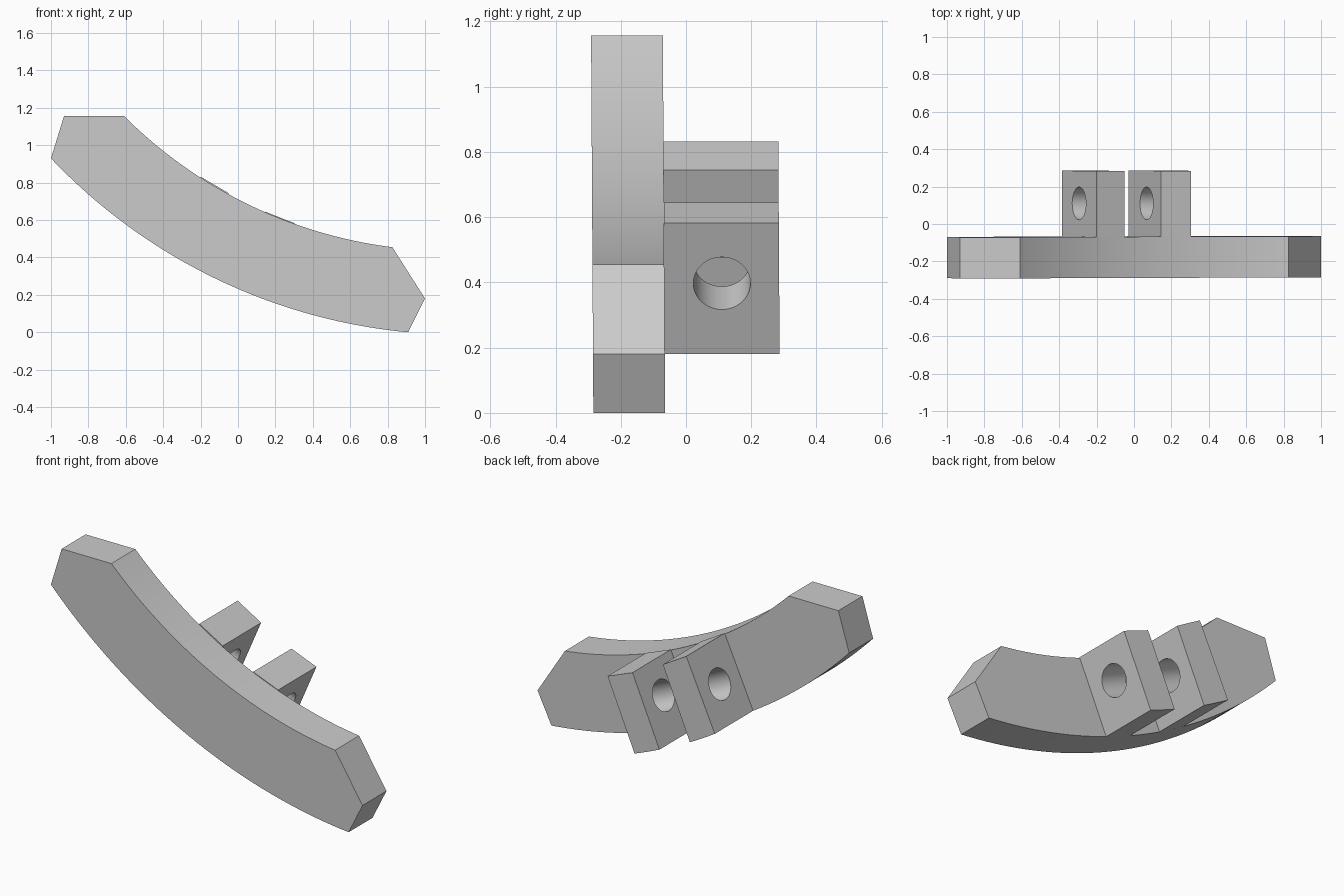
import bpy, bmesh, math
from mathutils import Vector

cube = bpy.data.objects.get("Cube")
if cube:
    bpy.data.objects.remove(cube, do_unlink=True)

grey = bpy.data.materials.new("plain grey")
grey.use_nodes = True
COLOUR = (0.6, 0.6, 0.6, 1)
grey.diffuse_color = COLOUR
grey.node_tree.nodes["Principled BSDF"].inputs["Base Color"].default_value = COLOUR

FRONT, MID, BACK = -0.287, -0.067, 0.285


def arc(a, b, sag, steps=40):
    """Points from a to b on an arc that dips by sag below the chord."""
    a, b = Vector(a), Vector(b)
    half = (b - a).length / 2
    radius = (half * half + sag * sag) / (2 * sag)
    along = (b - a).normalized()
    centre = (a + b) / 2 + Vector((-along.y, along.x)) * (radius - sag)
    start = math.atan2(a.y - centre.y, a.x - centre.x)
    sweep = 2 * math.asin(half / radius)
    return [centre + radius * Vector((math.cos(start + sweep * i / steps),
                                      math.sin(start + sweep * i / steps)))
            for i in range(steps + 1)]


def height_on(points, x):
    for p, q in zip(points, points[1:]):
        if p.x <= x <= q.x:
            return p.y + (q.y - p.y) * (x - p.x) / (q.x - p.x)


def lean(y, z):
    # the whole part leans very slightly forward towards the top
    return y + 0.003 - 0.006 * z


def extrude_profile(name, profile, y0, y1):
    bm = bmesh.new()
    front = [bm.verts.new((p[0], lean(y0, p[1]), p[1])) for p in profile]
    back = [bm.verts.new((p[0], lean(y1, p[1]), p[1])) for p in profile]
    bm.faces.new(front)
    bm.faces.new(back[::-1])
    n = len(profile)
    for i in range(n):
        j = (i + 1) % n
        bm.faces.new((front[i], back[i], back[j], front[j]))
    bmesh.ops.recalc_face_normals(bm, faces=bm.faces)
    mesh = bpy.data.meshes.new(name)
    bm.to_mesh(mesh)
    bm.free()
    obj = bpy.data.objects.new(name, mesh)
    bpy.context.collection.objects.link(obj)
    mesh.materials.append(grey)
    return obj


def activate(obj):
    bpy.ops.object.select_all(action='DESELECT')
    obj.select_set(True)
    bpy.context.view_layer.objects.active = obj


# Curved bar with clipped ends
lower = arc((-1, 0.93), (0.91, 0), 0.193)
upper = arc((-0.61, 1.157), (0.825, 0.455), 0.133)
bar = extrude_profile("curved_bar",
                      lower + [(1, 0.18)] + upper[::-1] + [(-0.93, 1.157)],
                      FRONT, MID)

# Cutter for the pin hole that runs through both lugs
hole_start, hole_end = Vector((-0.295, 0.11, 0.63)), Vector((0.225, 0.11, 0.397))
axis = hole_end - hole_start
bpy.ops.mesh.primitive_cylinder_add(vertices=48, radius=0.0875,
                                    depth=axis.length + 0.3,
                                    location=(hole_start + hole_end) / 2)
cutter = bpy.context.object
cutter.name = "pin_hole_cutter"
cutter.rotation_euler = axis.to_track_quat('Z', 'Y').to_euler()
cutter.hide_render = True
cutter.data.materials.append(grey)

# Slanted lugs: top corners and the x of the bottom corners
lugs = []
for name, left_top, right_top, x_left, x_right in (
        ("right_lug", (-0.2, 0.832), (-0.05, 0.744), -0.385, -0.225),
        ("left_lug", (0.145, 0.645), (0.305, 0.582), -0.03, 0.13)):
    xs = [x_left + (x_right - x_left) * i / 4 for i in range(5)]
    profile = [left_top] + [(x, height_on(lower, x)) for x in xs] + [right_top]
    lug = extrude_profile(name, profile, MID, BACK)
    cut = lug.modifiers.new("pin_hole", 'BOOLEAN')
    cut.operation = 'DIFFERENCE'
    cut.solver = 'EXACT'
    cut.object = cutter
    activate(lug)
    bpy.ops.object.modifier_apply(modifier=cut.name)
    lugs.append(lug)
bpy.data.objects.remove(cutter, do_unlink=True)

for obj in [bar] + lugs:
    activate(obj)
    bpy.ops.object.shade_smooth_by_angle(angle=math.radians(20))
